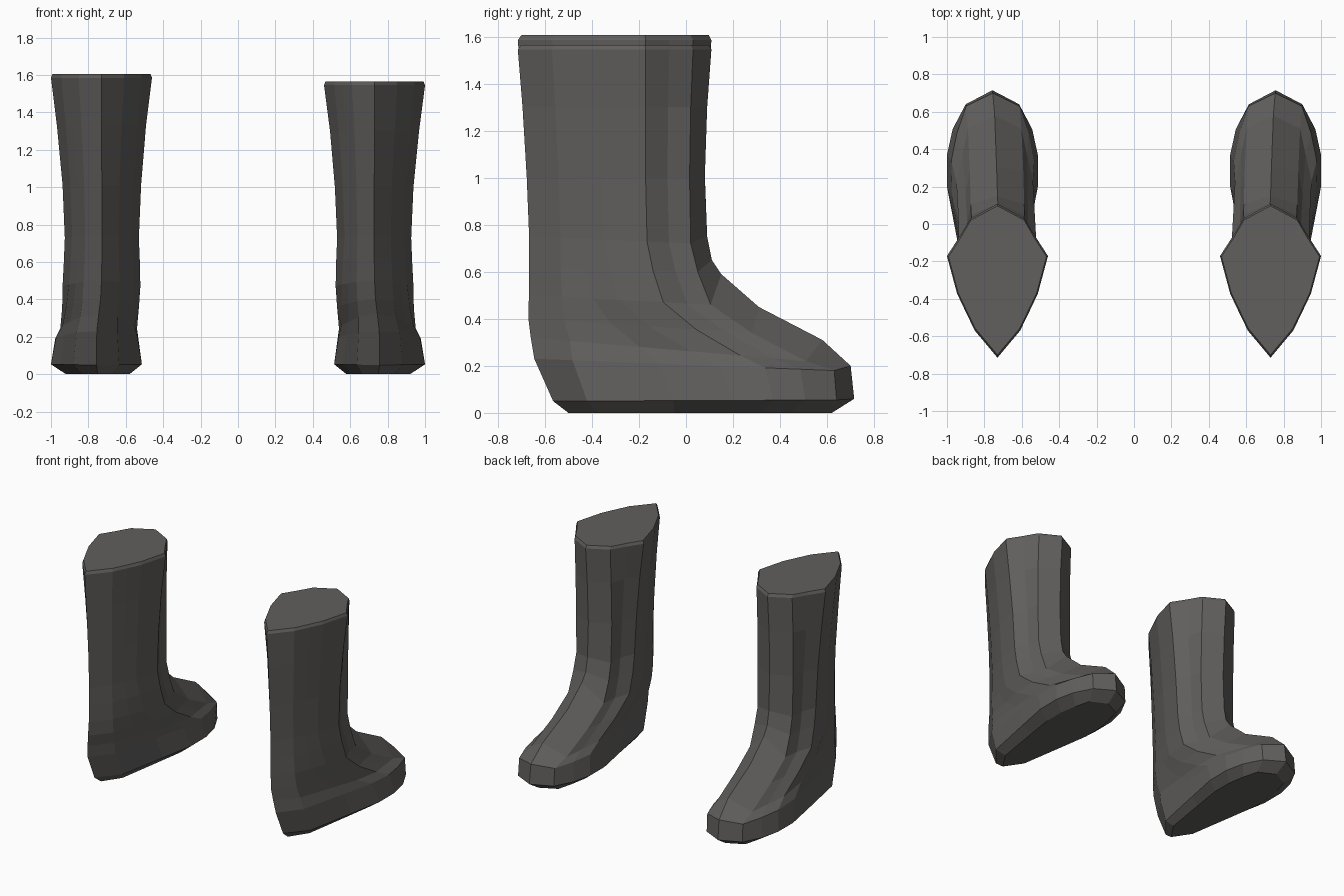
import bpy
import bmesh

cube = bpy.data.objects.get("Cube")
if cube:
    bpy.data.objects.remove(cube, do_unlink=True)

leather = bpy.data.materials.new("dark grey leather")
leather.use_nodes = True
COLOUR = (0.12, 0.115, 0.11, 1)
leather.diffuse_color = COLOUR
leather.node_tree.nodes["Principled BSDF"].inputs["Base Color"].default_value = COLOUR

# Half outlines from front side to back: (fraction of length, fraction of half width)
FOOT = [(.11, .875), (.225, 1), (.365, 1), (.575, .8), (.88, .5), (1, 0)]
SHAFT = [(.135, .76), (.27, 1), (.54, .8), (.67, .63), (.805, .45), (1, 0)]

# Rings: front ridge (y, z), front side (y, z), back (y, z), half width, shaft blend, centre x
RINGS = [
    ((.62, 0), (.56, 0), (-.50, 0), .17, 0, .75),
    ((.715, .06), (.64, .055), (-.565, .05), .243, 0, .757),
    ((.70, .20), (.63, .18), (-.645, .23), .222, .1, .755),
    ((.58, .31), (.51, .22), (-.66, .32), .205, .3, .745),
    ((.31, .45), (.28, .34), (-.67, .40), .205, .55, .735),
    ((.15, .59), (.105, .46), (-.668, .50), .208, .8, .73),
    ((.11, .65), (.05, .60), (-.667, .62), .203, .9, .728),
    ((.09, .75), (.02, .72), (-.667, .75), .198, 1, .728),
    ((.08, 1), (.015, 1), (-.677, 1), .21, 1, .728),
    ((.09, 1.3), (.02, 1.3), (-.695, 1.3), .238, 1, .73),
    ((.108, 1.545), (.03, 1.545), (-.715, 1.545), .27, 1, .73),
    ((.097, 1.565), (.02, 1.565), (-.70, 1.565), .262, 1, .73),
]
SIDE_X = .143
ANKLE = .75


def half_ring(front, side, back, width, blend):
    points = [(0, *front), (min(SIDE_X, width * .7), *side)]
    for (fu, fx), (su, sx) in zip(FOOT, SHAFT):
        u = fu + (su - fu) * blend
        x = fx + (sx - fx) * blend
        points.append((x * width, side[0] + (back[0] - side[0]) * u,
                       side[1] + (back[1] - side[1]) * u))
    return points


def boot(name, sign, stretch):
    bm = bmesh.new()
    loops = []
    for front, side, back, width, blend, centre in RINGS:
        half = half_ring(front, side, back, width, blend)
        ring = half + [(-x, y, z) for x, y, z in half[-2:0:-1]]
        loops.append([bm.verts.new((sign * (centre + x), y,
                                    z + max(0, z - ANKLE) * stretch))
                      for x, y, z in ring])
    # Walls of the foot and shaft
    for low, high in zip(loops, loops[1:]):
        for i in range(len(low)):
            j = (i + 1) % len(low)
            bm.faces.new((low[i], low[j], high[j], high[i]))
    # Sole and flat top
    bm.faces.new(loops[0])
    bm.faces.new(loops[-1])
    bmesh.ops.recalc_face_normals(bm, faces=bm.faces[:])
    mesh = bpy.data.meshes.new(name)
    bm.to_mesh(mesh)
    bm.free()
    mesh.materials.append(leather)
    bpy.context.collection.objects.link(bpy.data.objects.new(name, mesh))


# The right boot has a slightly taller shaft
boot("left_boot", 1, 0)
boot("right_boot", -1, .05)
